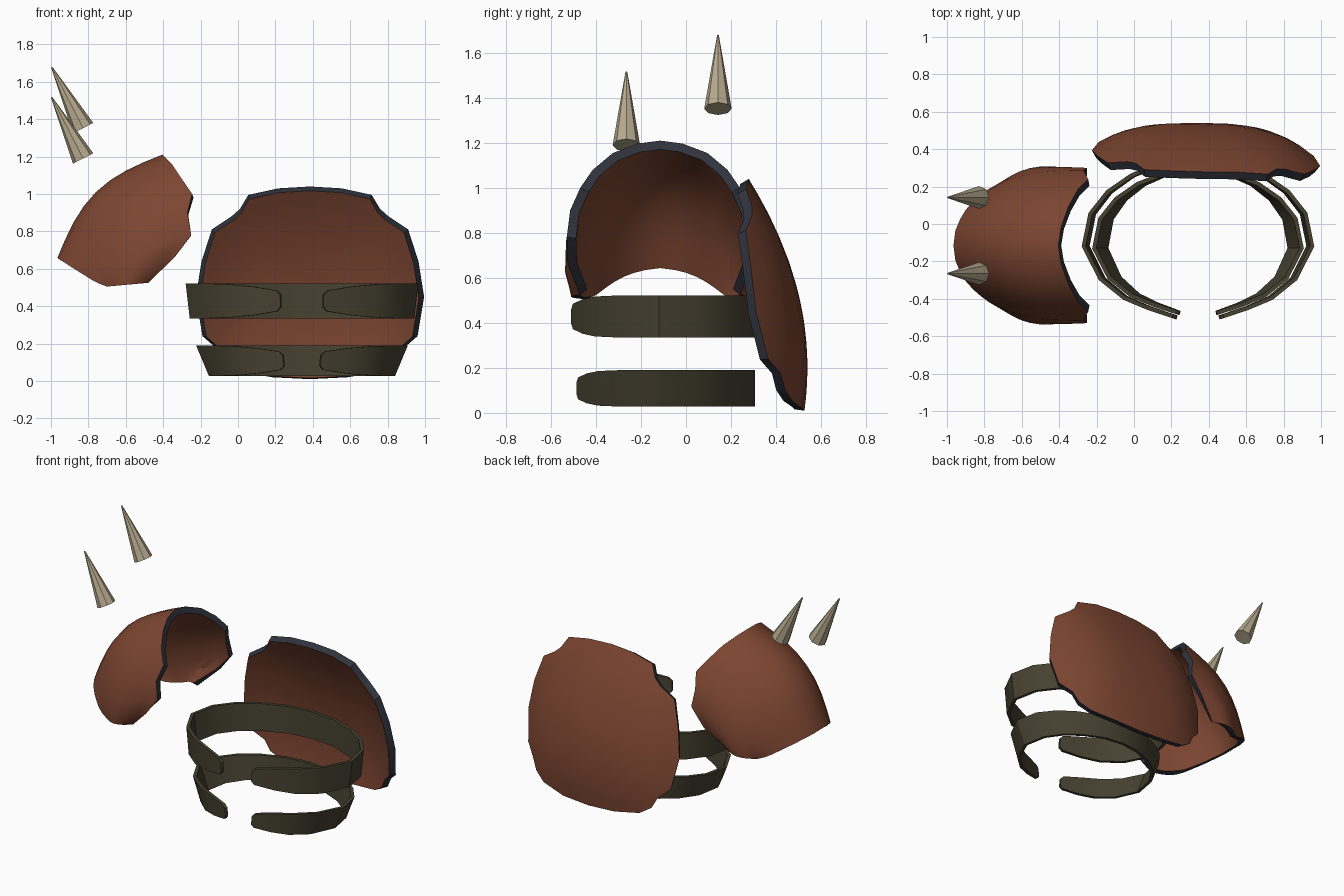
import bpy, bmesh, math
from mathutils import Vector

if "Cube" in bpy.data.objects:
    bpy.data.objects.remove(bpy.data.objects["Cube"])


def material(name, rgb):
    m = bpy.data.materials.new(name)
    m.diffuse_color = (*rgb, 1)
    m.use_nodes = True
    m.node_tree.nodes["Principled BSDF"].inputs["Base Color"].default_value = m.diffuse_color
    return m


BROWN = material("rust_brown", (0.205, 0.061, 0.031))
RIM = material("dark_steel", (0.029, 0.033, 0.046))
STRAP = material("dark_olive", (0.062, 0.053, 0.030))
BONE = material("bone", (0.47, 0.40, 0.27))


def make_object(name, verts, faces, mats, outward=None):
    """Mesh object; open shells are turned so their normals face `outward`."""
    bm = bmesh.new()
    vs = [bm.verts.new(v) for v in verts]
    for f in faces:
        bm.faces.new([vs[i] for i in f])
    bmesh.ops.recalc_face_normals(bm, faces=bm.faces)
    if outward:
        total = sum((f.normal * f.calc_area() for f in bm.faces), Vector())
        if total.dot(Vector(outward)) < 0:
            bmesh.ops.reverse_faces(bm, faces=bm.faces)
    me = bpy.data.meshes.new(name)
    bm.to_mesh(me)
    bm.free()
    for m in mats:
        me.materials.append(m)
    ob = bpy.data.objects.new(name, me)
    bpy.context.collection.objects.link(ob)
    return ob


def activate(ob):
    bpy.ops.object.select_all(action='DESELECT')
    ob.select_set(True)
    bpy.context.view_layer.objects.active = ob


def thicken(ob, thickness):
    """Shell thickness inward, with a dark rim."""
    activate(ob)
    mod = ob.modifiers.new("thickness", 'SOLIDIFY')
    mod.thickness = thickness
    mod.offset = -1
    mod.material_offset_rim = 1
    bpy.ops.object.modifier_apply(modifier=mod.name)
    bpy.ops.object.shade_smooth_by_angle(angle=math.radians(35))


# --- Back plate: a notched outline filled by rings that follow a dome ---
def dome_y(x, z):
    return 0.54 - 0.37 * (z - 0.2) ** 2 - 0.71 * abs(x - 0.333) ** 3


half = [(0.17, 1.03), (0.33, 0.995), (0.375, 0.92), (0.42, 0.88), (0.525, 0.81),
        (0.58, 0.64), (0.61, 0.45), (0.575, 0.24), (0.50, 0.175), (0.46, 0.10),
        (0.38, 0.05), (0.20, 0.02)]
CX, CZ = 0.385, 0.48
outline = ([(CX, 1.04)] + [(CX + x, z) for x, z in half] + [(CX, 0.01)]
           + [(CX - x, z) for x, z in reversed(half)])
n = len(outline)
scales = [1, 0.88, 0.72, 0.54, 0.36, 0.18]
verts, faces = [], []
for s in scales:
    for x, z in outline:
        px, pz = CX + (x - CX) * s, CZ + (z - CZ) * s
        verts.append((px, dome_y(px, pz), pz))
verts.append((CX, dome_y(CX, CZ), CZ))
for r in range(len(scales) - 1):
    for i in range(n):
        j = (i + 1) % n
        faces.append((r * n + i, r * n + j, (r + 1) * n + j, (r + 1) * n + i))
last = (len(scales) - 1) * n
faces += [(last + i, last + (i + 1) % n, len(verts) - 1) for i in range(n)]
thicken(make_object("back_plate", verts, faces, [BROWN, RIM], (0, 1, 0)), 0.045)

# --- Shoulder shell: lofted from the arm-hole rim to the outer hem (x, z, half width) ---
rim = [(-0.405, 1.21, 0), (-0.39, 1.197, 0.10), (-0.35, 1.155, 0.21), (-0.30, 1.08, 0.30),
       (-0.245, 1.0, 0.355), (-0.27, 0.9, 0.40), (-0.25, 0.78, 0.415),
       (-0.34, 0.66, 0.41), (-0.48, 0.525, 0.355)]
hem = [(-0.965, 0.66, 0), (-0.955, 0.65, 0.08), (-0.93, 0.635, 0.14), (-0.90, 0.615, 0.19),
       (-0.86, 0.59, 0.235), (-0.82, 0.565, 0.27), (-0.78, 0.54, 0.30),
       (-0.74, 0.52, 0.32), (-0.70, 0.505, 0.335)]
MID_Y, STEPS = -0.115, 8
rows = [(j, -1) for j in range(len(rim) - 1, 0, -1)] + [(j, 1) for j in range(len(rim))]
verts, faces = [], []
for j, side in rows:
    phi = math.pi / 2 * j / (len(rim) - 1)
    for k in range(STEPS + 1):
        t = k / STEPS
        x, z, d = (a + (b - a) * t for a, b in zip(rim[j], hem[j]))
        bulge = math.sin(math.pi * t)
        x -= 0.075 * bulge * math.cos(phi)
        z += 0.075 * bulge * math.cos(phi)
        d += 0.05 * bulge * math.sin(phi)
        verts.append((x, MID_Y + side * d, z))
w = STEPS + 1
for r in range(len(rows) - 1):
    for k in range(STEPS):
        faces.append((r * w + k, r * w + k + 1, (r + 1) * w + k + 1, (r + 1) * w + k))
thicken(make_object("shoulder_shell", verts, faces, [BROWN, RIM], (-1, 0, 1)), 0.042)

# --- Open waist bands with tapered front tips (offset from middle, y, height factor) ---
band_path = [(0.118, -0.51, 0.35), (0.14, -0.503, 0.6), (0.27, -0.46, 0.82),
             (0.40, -0.405, 0.95), (0.53, -0.30, 1), (0.622, -0.12, 1), (0.585, 0.06, 1),
             (0.49, 0.18, 1), (0.36, 0.27, 1), (0.18, 0.34, 1)]


def band(name, z_low, z_high, scale, shift, taper):
    path = ([(-x, y, h) for x, y, h in band_path] + [(0, 0.36, 1)]
            + [(x, y, h) for x, y, h in reversed(band_path)])
    mid, hh = (z_low + z_high) / 2, (z_high - z_low) / 2
    verts, faces = [], []
    for i, (x, y, h) in enumerate(path):
        a, b = path[max(i - 1, 0)], path[min(i + 1, len(path) - 1)]
        inward = Vector((b[1] - a[1], a[0] - b[0])).normalized() * 0.022
        for off, v in ((0, -1), (0, 1), (1, 1), (1, -1)):
            lean = 1 - taper * (1 - v * h) / 2
            verts.append((0.342 + (x * scale + inward.x * off) * lean,
                          y * scale + shift + inward.y * off, mid + v * h * hh))
    for i in range(len(path) - 1):
        for k in range(4):
            m = (k + 1) % 4
            faces.append((i * 4 + k, i * 4 + m, i * 4 + 4 + m, i * 4 + 4 + k))
    e = len(verts) - 4
    faces += [(0, 1, 2, 3), (e, e + 1, e + 2, e + 3)]
    ob = make_object(name, verts, faces, [STRAP])
    activate(ob)
    bpy.ops.object.shade_smooth_by_angle(angle=math.radians(30))


band("upper_band", 0.335, 0.522, 1.0, 0.0, 0.035)
band("lower_band", 0.028, 0.19, 0.91, -0.022, 0.12)

# --- Eight-sided spikes floating over the shoulder ---
for name, y, z in (("front_spike", -0.265, 1.19), ("rear_spike", 0.142, 1.352)):
    base, tip = Vector((-0.828, y, z)), Vector((-0.996, y, z + 0.326))
    axis = tip - base
    bpy.ops.mesh.primitive_cone_add(vertices=8, radius1=0.061, radius2=0.004,
                                    depth=axis.length, location=(base + tip) / 2,
                                    rotation=axis.to_track_quat('Z', 'Y').to_euler())
    spike = bpy.context.object
    spike.name = name
    spike.data.materials.append(BONE)
